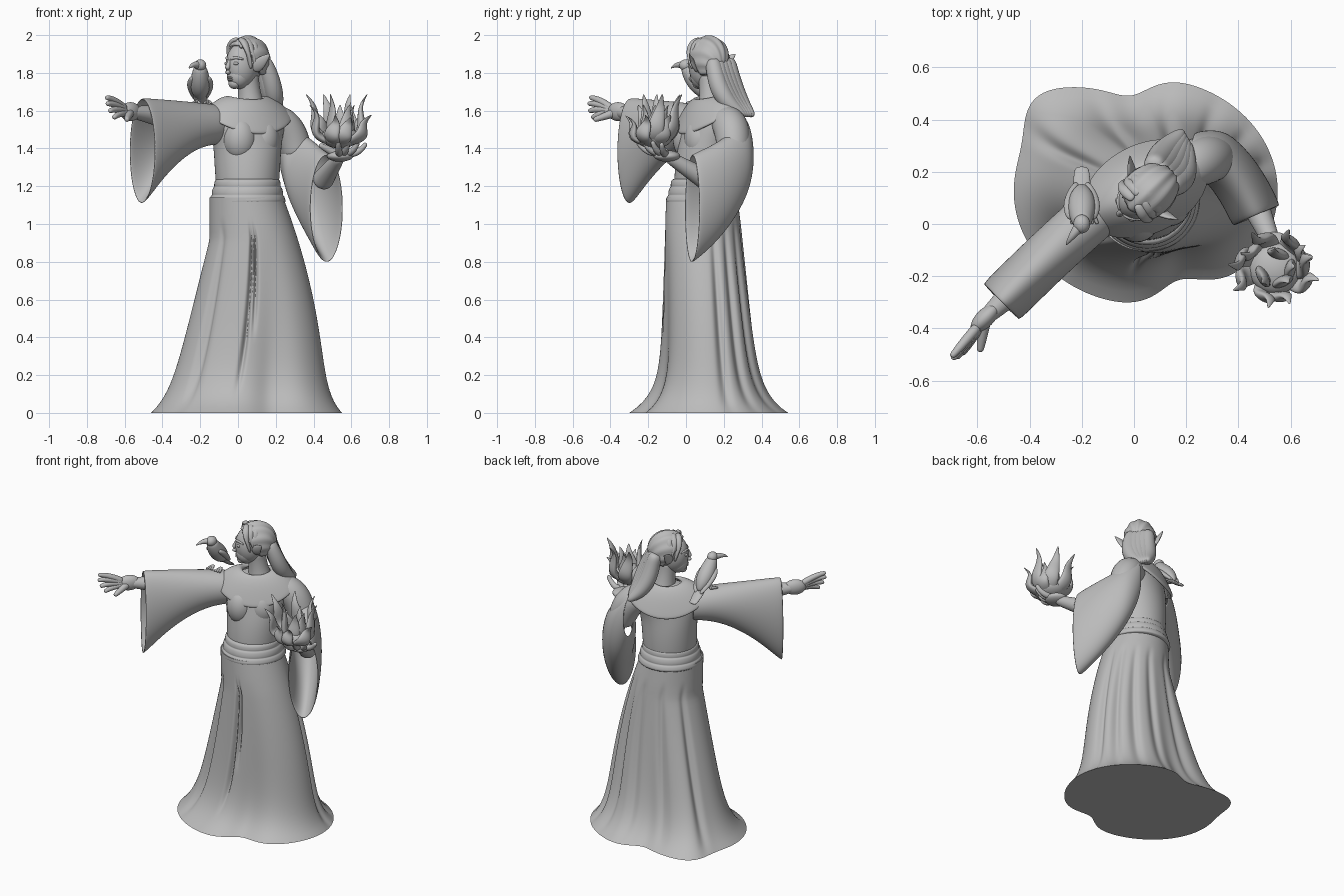
import bpy, bmesh, math, random
from math import sin, cos, pi, radians, exp
from mathutils import Vector, Matrix

cube = bpy.data.objects.get("Cube")
if cube:
    bpy.data.objects.remove(cube, do_unlink=True)
random.seed(4)

grey = bpy.data.materials.new("plain grey")
grey.use_nodes = True
grey.diffuse_color = (.5, .5, .5, 1)
grey.node_tree.nodes["Principled BSDF"].inputs["Base Color"].default_value = grey.diffuse_color

# Local frame in which the following parts are built
place = Matrix()


def finish(name, bm, levels=0, thickness=0):
    bmesh.ops.recalc_face_normals(bm, faces=bm.faces)
    bm.transform(place)
    for face in bm.faces:
        face.smooth = len(face.verts) < 100
    mesh = bpy.data.meshes.new(name)
    bm.to_mesh(mesh)
    bm.free()
    mesh.materials.append(grey)
    part = bpy.data.objects.new(name, mesh)
    bpy.context.collection.objects.link(part)
    if thickness:
        shell = part.modifiers.new("thickness", "SOLIDIFY")
        shell.thickness = thickness
        shell.offset = -1
    if levels:
        smooth = part.modifiers.new("smooth", "SUBSURF")
        smooth.levels = smooth.render_levels = levels


def loft(name, rings, levels=2, thickness=0):
    """Skin closed rings; a shell with thickness stays open at both ends."""
    bm = bmesh.new()
    rows = [[bm.verts.new(point) for point in ring] for ring in rings]
    for low, high in zip(rows, rows[1:]):
        for i in range(len(low)):
            bm.faces.new((low[i - 1], low[i], high[i], high[i - 1]))
    if not thickness:
        bm.faces.new(rows[0])
        bm.faces.new(rows[-1])
    finish(name, bm, levels, thickness)


def oval(centre, across, along, sides=24):
    turns = [2 * pi * i / sides for i in range(sides)]
    return [Vector(centre) + across * cos(turn) + along * sin(turn) for turn in turns]


def disc(centre, width, depth, turn=0):
    spin = Matrix.Rotation(radians(turn), 3, "Z")
    return oval(centre, spin @ Vector((width, 0, 0)), spin @ Vector((0, depth, 0)))


def bezier(controls, t):
    points = [Vector(control) for control in controls]
    while len(points) > 1:
        points = [a.lerp(b, t) for a, b in zip(points, points[1:])]
    return points[0]


def tube(name, *controls, flat=1, up=(0, 0, 1), steps=6):
    """Round or flattened limb; each control is x, y, z and radius."""
    rings = []
    for i in range(steps + 1):
        t = i / steps
        spot = bezier(controls, t)
        ahead = bezier(controls, t + .01).xyz - bezier(controls, t - .01).xyz
        across = ahead.cross(Vector(up)).normalized()
        along = ahead.normalized().cross(across)
        radius = spot.w * 1.1
        rings.append(oval(spot.xyz, across * radius, along * radius * flat, sides=8))
    loft(name, rings)


def ball(name, centre, size, turn=0):
    bm = bmesh.new()
    bmesh.ops.create_uvsphere(bm, u_segments=24, v_segments=16, radius=1)
    spin = Matrix.Rotation(radians(turn), 4, "Z")
    bm.transform(Matrix.Translation(centre) @ spin @ Matrix.Diagonal((*size, 1)))
    finish(name, bm)


def bump(angle, middle, width):
    gap = (angle - middle + 180) % 360 - 180
    return exp(-(gap / width) ** 2)


# Skirt: an oval that flares at the hem, with wavy hem lobes and pressed folds
def skirt_point(angle, z):
    flare = exp(-z * 10)
    left, right = .46 - .17 * z * z + .09 * flare, min(-.15, .25 * z - .38) - .08 * flare
    back, front = .42 - .13 * z + .14 * flare, -.15 + .04 * z - .16 * flare
    hem = .17 * bump(angle, 135, 16) - .15 * bump(angle, 98, 14) - .18 * bump(angle, -72, 16)
    size = 1 + hem * max(0, 1 - z)
    for middle in (15, 35, 56, 80, 114, 148, -135):
        size -= .08 * bump(angle, middle, 5) * sin(pi * min(1, z)) ** .5
    for middle, slant, bottom in ((-99, 7, .1), (-91, 4, .4)):
        if bottom < z < 1:
            fade = min(1, 4 * (z - bottom), 8 * (1 - z))
            size -= .14 * fade * bump(angle, middle + slant * z, 2)
    turn = radians(angle)
    return ((left + right + (left - right) * size * cos(turn)) / 2,
            (back + front + (back - front) * size * sin(turn)) / 2, z)


loft("skirt", [[skirt_point(i, row * .03) for i in range(360)] for row in range(39)], levels=0)

# Belt of three shallow stepped bands
bands = []
for band in range(3):
    bottom = 1.11 + .045 * band
    radius = .206 - .013 * band
    for rise, inset in ((0, .004), (.005, 0), (.035, .007), (.04, .013)):
        bands.append(disc((.05, .095, bottom + rise), radius - inset, radius - inset))
loft("belt", bands, levels=1)

# Bodice, bust and neck
torso = []
for z, width, depth, turn in ((1.1, .15, .15, 0), (1.2, .17, .17, 0), (1.4, .18, .16, 0), (1.5, .21, .15, 26),
                              (1.58, .22, .12, 26), (1.66, .08, .08, 26)):
    torso.append(disc((.05, .1 + .1 * max(0, z - 1.3), z), width, depth, turn))
loft("bodice", torso)
for side in (-1, 1):
    ball("bust", (.07 + .06 * side, .05 + .03 * side, 1.45), (.09, .09, .12), 26)
tube("neck", (.07, .14, 1.6, .08), (.06, .13, 1.7, .05), (.05, .12, 1.8, .06))

# Cowl over the shoulders, dipping at chest and back
cowl = []
for radius, z, dip in ((.08, 1.65, 0), (.1, 1.69, .02), (.18, 1.66, .05), (.25, 1.6, .1), (.26, 1.58, .1), (.24, 1.57, .1)):
    edge = disc((.045, .135, z), radius, .03 + radius * .56, 26)
    for i, point in enumerate(edge):
        point.z -= dip * abs(sin(2 * pi * i / len(edge))) ** 1.5
    cowl.append(edge)
loft("cowl", cowl, thickness=.015)


# Wide sleeves: upright ovals along a path, hanging lower towards the cuff
def sleeve(name, path, tops, bottoms, power, narrow):
    rings = []
    for i in range(8):
        t = i / 7
        spot = bezier(path, t)
        ahead = bezier(path, t + .01) - bezier(path, t - .01)
        across = Vector((-ahead.y, ahead.x, 0)).normalized()
        top = tops[0] + (tops[1] - tops[0]) * t
        bottom = bottoms[0] + (bottoms[1] - bottoms[0]) * t ** power
        width = .1 * min(1, narrow + 2 * t)
        rings.append(oval((spot.x, spot.y, (top + bottom) / 2), across * width, Vector((0, 0, (top - bottom) / 2))))
    loft(name, rings, thickness=.012)


sleeve("right_sleeve", [(-.1, .08), (-.25, -.04), (-.51, -.3)], (1.63, 1.67), (1.42, 1.1), 2.5, .9)
sleeve("left_sleeve", [(.22, .3), (.36, .28), (.47, .03)], (1.57, 1.37), (1.3, .79), .75, .5)
tube("left_shoulder", (.16, .19, 1.55, .08), (.27, .26, 1.56, .11), (.32, .25, 1.34, .08))


# Hands: forearm, palm, four fingers fanned between two tips, and a thumb
def hand(side, elbow, palm, size, turn, first, last, thumb, lift):
    palm, first, last, thumb = map(Vector, (palm, first, last, thumb))
    tube(side + "_forearm", (*elbow, .06), (*palm, .03))
    ball(side + "_palm", palm, size, turn)
    for i in range(4):
        tip = first.lerp(last, i / 3)
        tip += (tip - palm) * .1 * sin(pi * i / 3)
        root = palm.lerp(tip, .2)
        bend = palm.lerp(tip, .7)
        bend.z += lift
        tube(side + "_finger", (*root, .02), (*bend, .02), (*tip, .011))
    tube(side + "_thumb", (*palm, .025), (*palm.lerp(thumb, .6), .02), (*thumb, .012))


hand("right", (-.4, -.2, 1.57), (-.57, -.36, 1.595), (.07, .035, .05), 45,
     (-.7, -.51, 1.67), (-.66, -.5, 1.56), (-.59, -.49, 1.55), .02)
hand("left", (.44, .13, 1.22), (.54, -.1, 1.36), (.07, .07, .03), 25,
     (.68, -.13, 1.43), (.53, -.26, 1.44), (.43, -.14, 1.42), -.05)

# Ball of flame: a rough core with curling tongues
place = Matrix.Translation((.54, -.17, 1.43))
ball("flame_core", (0, 0, .03), (.1, .1, .06))
for i in range(14):
    angle = i * 2.4
    reach = random.uniform(.13, .17) if i < 10 else .07
    height = random.uniform(.13, .22) if i % 3 else .26
    path = []
    for out, swirl, rise, radius in ((.3, 0, 0, .04), (1.4, 0, .3, .06), (.4, .7, .6, .03), (1.1, .3, 1, .003)):
        path.append((reach * out * cos(angle + swirl), reach * out * sin(angle + swirl), height * rise, radius))
    tube("flame_tongue", *path, flat=.5, up=(cos(angle), sin(angle), 0))

# Head, facing -y in its own frame and turned to the side
place = Matrix.Translation((.045, .115, 1.87)) @ Matrix.Rotation(radians(-53), 4, "Z")
ball("skull", (0, .01, 0), (.09, .1, .11))
ball("face", (0, -.03, -.03), (.08, .09, .12))
ball("jaw", (0, -.05, -.085), (.062, .065, .07))
ball("chin", (0, -.08, -.125), (.035, .03, .03))
tube("nose", (0, -.11, 0, .01), (0, -.12, -.04, .013), (0, -.15, -.07, .018), (0, -.11, -.07, .01))
for z in (-.095, -.106):
    ball("lip", (0, -.108, z), (.022, .012, .007))
for side in (-1, 1):
    ball("eye", (.036 * side, -.1, -.02), (.02, .012, .01))
    tube("eyebrow", (.01 * side, -.115, 0, .006), (.04 * side, -.11, .02, .01), (.07 * side, -.07, 0, .004))
    tube("ear", (.07 * side, 0, -.06, .02), (.1 * side, 0, -.02, .05), (.155 * side, .04, .03, .003),
         flat=.4, up=(side, -.6, 0))
    # Locks framing the face
    for lock in range(3):
        y = .03 * lock - .05
        tube("side_lock", (.01 * side, y, .11, .015), (.1 * side, y - .02, .1, .03), (.08 * side, y + .02, -.05, .01), flat=.7)

# Hair cap combed back in ridges, open over the face
bm = bmesh.new()
bmesh.ops.create_uvsphere(bm, u_segments=72, v_segments=32, radius=1)
bare = [v for v in bm.verts if v.co.z + 1.3 * v.co.y < -.4 or v.co.z < -.7]
bmesh.ops.delete(bm, geom=bare, context="VERTS")
for vert in bm.verts:
    across = math.atan2(vert.co.x, vert.co.z + .6)
    vert.co *= 1 + .025 * cos(across * 16 + 2 * vert.co.y)
bm.transform(Matrix.Translation((0, .01, 0)) @ Matrix.Diagonal((.1, .125, .126, 1)))
finish("hair_cap", bm, thickness=.015)

# Long hair swept back over the left shoulder
for strand in range(-2, 3):
    place = Matrix.Translation((.1 + .024 * strand, .2 - .02 * strand, 1.6))
    tube("long_hair", (-.01 * strand, -.02, .28, .04), (.05, 0, .15, .05), (.04, .02, .04, .07),
         (.1 - .02 * strand, .14 + .01 * strand, -.03, .015))

# Bird perched on the right shoulder
place = Matrix.Translation((-.2, .05, 1.74))
tube("bird_body", (0, .1, -.08, .01), (0, .05, -.03, .08), (0, -.03, .04, .05), (0, -.05, .1, .03))
ball("bird_head", (0, -.05, .1), (.032, .036, .032))
tube("bird_beak", (-.01, -.06, .1, .022), (-.04, -.1, .11, .014), (-.06, -.13, .085, .003))
tube("bird_tail", (0, .04, -.04, .03), (0, .1, -.1, .04), (0, .17, -.14, .025), flat=.35)
for side in (-1, 1):
    tube("bird_wing", (.03 * side, -.03, .04, .02), (.05 * side, .02, 0, .05), (.02 * side, .11, -.09, .008), flat=.6)
    foot = .01 + .03 * side
    tube("bird_leg", (foot, 0, -.03, .014), (foot, 0, -.12, .008))
    for toe in (-1, 0, 1):
        tube("bird_toe", (foot, 0, -.09, .01), (foot + .02 * toe, -.05, -.1, .006))
